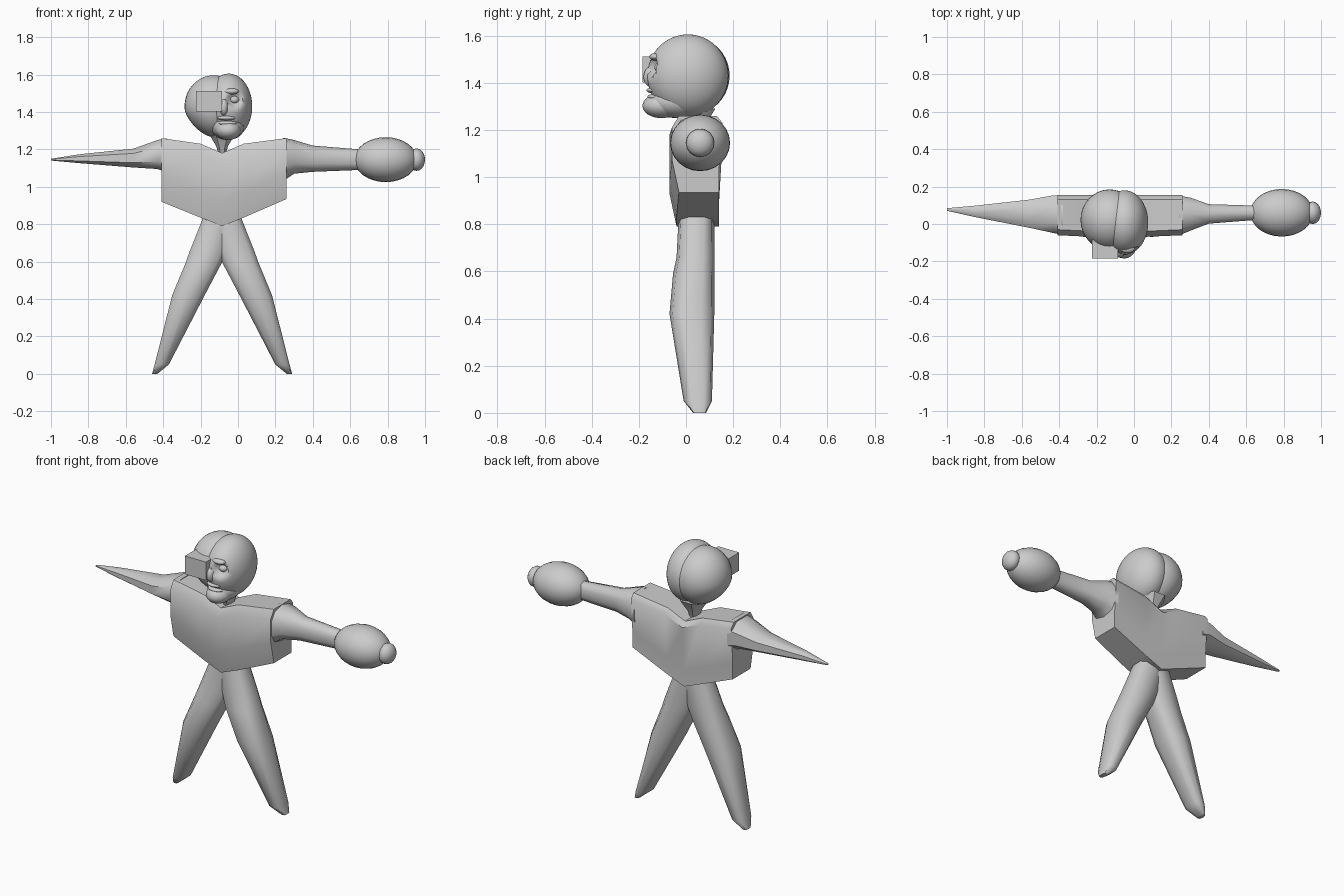
import bpy, bmesh, math
from mathutils import Vector

if "Cube" in bpy.data.objects:
    bpy.data.objects.remove(bpy.data.objects["Cube"])

MID = -0.085  # x of the body's centre line
grey = bpy.data.materials.new("light grey")
grey.diffuse_color = (0.6, 0.6, 0.6, 1)
grey.use_nodes = True
grey.node_tree.nodes["Principled BSDF"].inputs["Base Color"].default_value = grey.diffuse_color


def finish(name, bm, angle=40):
    bmesh.ops.recalc_face_normals(bm, faces=bm.faces)
    me = bpy.data.meshes.new(name)
    bm.to_mesh(me)
    bm.free()
    me.materials.append(grey)
    ob = bpy.data.objects.new(name, me)
    bpy.context.collection.objects.link(ob)
    bpy.ops.object.select_all(action='DESELECT')
    ob.select_set(True)
    bpy.context.view_layer.objects.active = ob
    bpy.ops.object.shade_smooth_by_angle(angle=math.radians(angle))
    return ob


def skin(name, rings, angle=40):
    """Bridge a list of equal-length point rings and cap both ends."""
    bm = bmesh.new()
    vs = [[bm.verts.new(p) for p in r] for r in rings]
    n = len(vs[0])
    for a, b in zip(vs, vs[1:]):
        for i in range(n):
            j = (i + 1) % n
            bm.faces.new((a[i], a[j], b[j], b[i]))
    bm.faces.new(vs[0])
    bm.faces.new(vs[-1])
    return finish(name, bm, angle)


def oval(a0, a1, b0, b1, n=10, power=0.8):
    """Rounded outline filling the given box."""
    out = []
    for i in range(n):
        t = 2 * math.pi * (i + 0.5) / n
        c, s = math.cos(t), math.sin(t)
        c = math.copysign(abs(c) ** power, c)
        s = math.copysign(abs(s) ** power, s)
        out.append(((a0 + a1) / 2 + c * (a1 - a0) / 2, (b0 + b1) / 2 + s * (b1 - b0) / 2))
    return out


def limb_x(name, sections, n=10, power=0.8):
    skin(name, [[(x, y, z) for y, z in oval(*s, n, power)] for x, *s in sections], 50)


def ball(name, centre, radii, segs=24, rings=16, axis='Z', shape=None):
    bm = bmesh.new()
    bmesh.ops.create_uvsphere(bm, u_segments=segs, v_segments=rings, radius=1)
    for v in bm.verts:
        p = v.co.copy()
        if axis == 'X':
            p = Vector((p.z, p.x, p.y))
        v.co = Vector([c + r * q for c, r, q in zip(centre, radii, p)])
        if shape:
            shape(v.co)
    return finish(name, bm, 60)


# Torso: wide chest with a pointed lower edge and a dipped neckline
chest = []
for x, low, high, front in ((-0.41, 0.92, 1.26, -0.06), (-0.2, 0.835, 1.23, -0.07),
                            (MID, 0.79, 1.18, -0.07), (0.03, 0.835, 1.23, -0.07),
                            (0.26, 0.935, 1.26, -0.06)):
    chest.append([(x, front + 0.03, low), (x, front, low + 0.14), (x, front, high - 0.05),
                  (x, front + 0.03, high), (x, 0.13, high), (x, 0.155, high - 0.03),
                  (x, 0.14, low + 0.1), (x, 0.14, low)])
skin("torso", chest, 45)

# Right arm with rounded fist
limb_x("arm", [(0.24, -0.065, 0.155, 1.03, 1.262), (0.3, -0.04, 0.145, 1.07, 1.25),
               (0.4, 0.0, 0.108, 1.08, 1.22), (0.65, 0.02, 0.1, 1.09, 1.2)])
ball("fist", (0.79, 0.06, 1.145), (0.168, 0.127, 0.12), axis='X')
ball("fist_tip", (0.955, 0.06, 1.145), (0.045, 0.06, 0.06), 16, 10, axis='X')

# Spike arm
limb_x("spike_arm", [(-0.38, -0.065, 0.16, 1.07, 1.265), (-0.43, -0.055, 0.16, 1.09, 1.255),
                     (-0.56, -0.025, 0.135, 1.10, 1.207), (-0.85, 0.035, 0.1, 1.125, 1.175),
                     (-1.0, 0.07, 0.085, 1.14, 1.15)], 8, 0.8)

# Legs, mirrored about the centre line
leg = ((0.86, -0.18, 0.01, -0.03, 0.12), (0.66, -0.26, -0.055, -0.04, 0.12),
       (0.59, -0.285, -0.085, -0.055, 0.12), (0.42, -0.355, -0.175, -0.07, 0.12),
       (0.05, -0.447, -0.368, -0.01, 0.11), (0.0, -0.46, -0.43, 0.03, 0.085))
for side, name in ((1, "left_leg"), (-1, "right_leg")):
    skin(name, [[(MID + side * (x - MID), y, z) for x, y in oval(*s, 10, 0.7)]
                for z, *s in leg], 50)

# Neck
skin("neck", [[(x, y, z) for x, y in oval(MID - r, MID + r, 0.02 - r, 0.05 + r, 8)]
              for z, r in ((1.16, 0.015), (1.22, 0.035), (1.29, 0.08))])


# Head: two lobes meeting at a groove, the second with an eye socket
def hollow(p):
    d = math.hypot((p.x + 0.02) / 0.045, (p.z - 1.465) / 0.045)
    if p.y < 0 and d < 1:
        p.y += 0.045 * (1 - d * d)


def jaw(p):
    if p.z < 1.4:
        p.x += (MID + 0.02 - p.x) * (1.4 - p.z) * 1.2


ball("plain_head_half", (-0.13, 0.022, 1.43), (0.156, 0.163, 0.166), 32, 20, shape=jaw)
ball("face_head_half", (-0.05, 0.008, 1.43), (0.126, 0.172, 0.175), 48, 32, shape=hollow)

# Face details
for name, c, r in (("eye", (-0.02, -0.11, 1.465), (0.026, 0.024, 0.02)),
                   ("brow", (-0.035, -0.13, 1.51), (0.04, 0.025, 0.016)),
                   ("nose", (-0.075, -0.145, 1.425), (0.024, 0.035, 0.045)),
                   ("upper_lip", (-0.06, -0.13, 1.368), (0.05, 0.038, 0.014)),
                   ("lower_lip", (-0.055, -0.13, 1.34), (0.05, 0.034, 0.013)),
                   ("chin", (-0.052, -0.105, 1.302), (0.068, 0.08, 0.052)),
                   ("jaw", (-0.055, -0.04, 1.32), (0.09, 0.12, 0.07))):
    ball(name, c, r, 20, 12)

# Square eyepiece in front of the plain half
bm = bmesh.new()
bmesh.ops.create_cube(bm, size=1)
for v in bm.verts:
    v.co = Vector((-0.155, -0.125, 1.457)) + Vector((v.co.x * 0.14, v.co.y * 0.12, v.co.z * 0.11))
finish("eyepiece", bm, 30)
